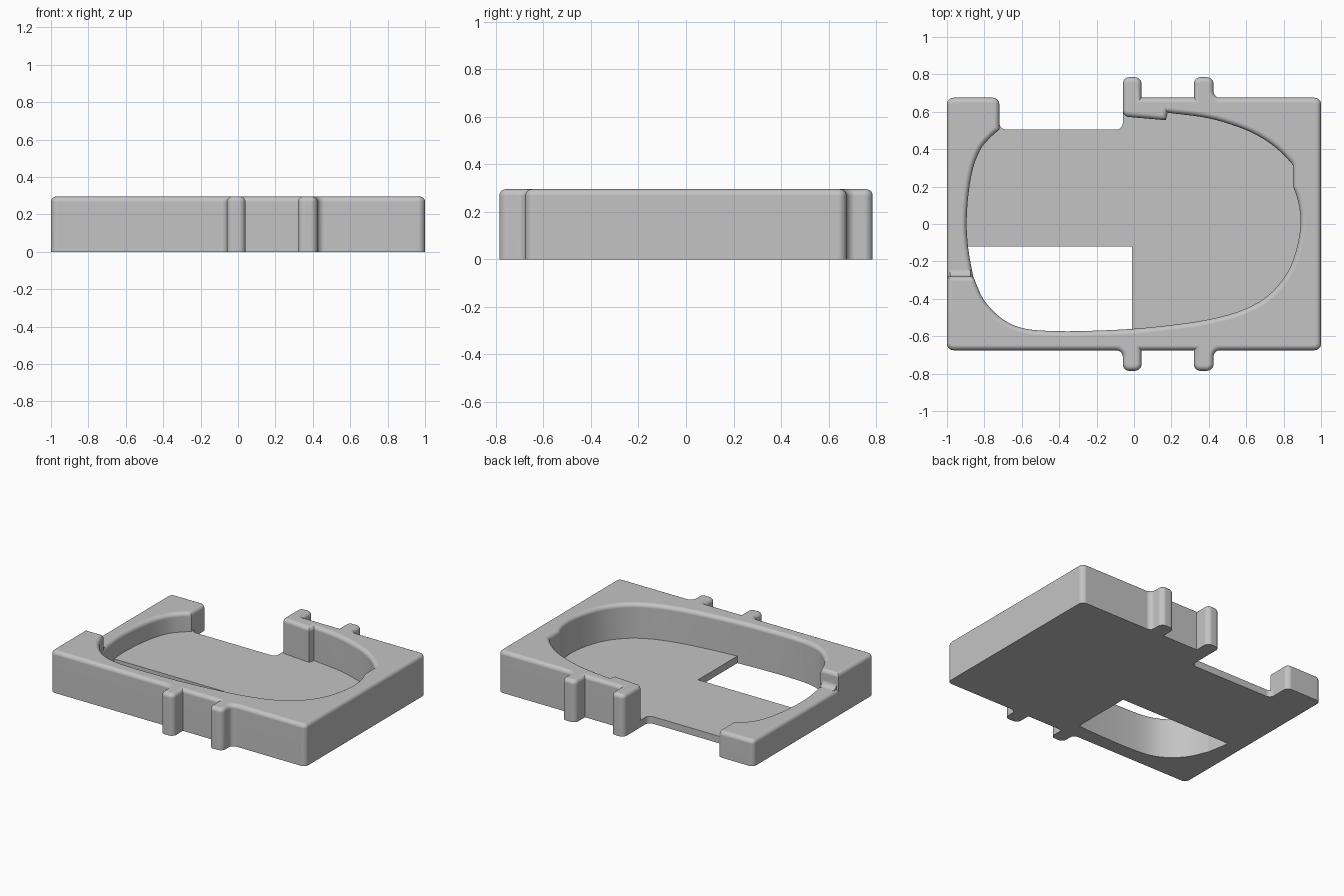
import bpy, bmesh, math
from mathutils import Vector, Matrix

if "Cube" in bpy.data.objects:
    bpy.data.objects.remove(bpy.data.objects["Cube"], do_unlink=True)

HEIGHT, LOW, FLOOR = 0.295, 0.185, 0.05
R, BEVEL = 0.035, 0.028
STEP_Y = -0.28

grey = bpy.data.materials.new("light grey")
grey.use_nodes = True
grey.diffuse_color = (0.55, 0.55, 0.55, 1)
grey.node_tree.nodes["Principled BSDF"].inputs["Base Color"].default_value = grey.diffuse_color


def rounded(corners, steps=6):
    """Open path through (x, y, radius) corners, with arcs at the corners."""
    out = []
    n = len(corners)
    for i, (x, y, r) in enumerate(corners):
        p = Vector((x, y))
        if r == 0 or i in (0, n - 1):
            out.append(p)
            continue
        u = (Vector(corners[i - 1][:2]) - p).normalized()
        v = (Vector(corners[i + 1][:2]) - p).normalized()
        half = u.angle(v) / 2
        start, end = p + u * (r / math.tan(half)), p + v * (r / math.tan(half))
        centre = p + (u + v).normalized() * (r / math.sin(half))
        for k in range(steps + 1):
            d = (start - centre).lerp(end - centre, k / steps)
            out.append(centre + d.normalized() * r)
    return out


def smooth(points, steps=5):
    """Smooth open path through points."""
    p = [Vector(q) for q in points]
    p = [2 * p[0] - p[1]] + p + [2 * p[-1] - p[-2]]
    out = []
    for a, b, c, d in zip(p, p[1:], p[2:], p[3:]):
        for k in range(steps):
            t = k / steps
            out.append(0.5 * (2 * b + (c - a) * t + (2 * a - 5 * b + 4 * c - d) * t * t
                              + (3 * b - a - 3 * c + d) * t ** 3))
    return out + [p[-2]]


def inset(path, dist):
    """Move a counter-clockwise loop inwards with mitred corners."""
    out = []
    for i, p in enumerate(path):
        u = (p - path[i - 1]).normalized()
        v = (path[(i + 1) % len(path)] - p).normalized()
        a, b = Vector((-u.y, u.x)), Vector((-v.y, v.x))
        out.append(p + (a + b) * (dist / max(1 + a.dot(b), 0.4)))
    return out


def solid(name, path, height, bevel=0.0, matrix=None, steps=5):
    """Extrude a closed outline upwards, with a rounded top rim."""
    loop = []
    for p in path:
        if not loop or (p - loop[-1]).length > 1e-4:
            loop.append(p)
    if (loop[0] - loop[-1]).length < 1e-4:
        loop.pop()
    levels = [(0, 0)]
    if bevel:
        for k in range(steps + 1):
            a = math.pi / 2 * k / steps
            levels.append((bevel * (1 - math.cos(a)), height - bevel + bevel * math.sin(a)))
    else:
        levels.append((0, height))
    bm = bmesh.new()
    rings = [[bm.verts.new((q.x, q.y, z)) for q in inset(loop, d)] for d, z in levels]
    n = len(loop)
    for low, up in zip(rings, rings[1:]):
        for i in range(n):
            j = (i + 1) % n
            bm.faces.new((low[i], low[j], up[j], up[i]))
    bm.faces.new(rings[0][::-1])
    bm.faces.new(rings[-1])
    if matrix:
        bm.transform(matrix)
    mesh = bpy.data.meshes.new(name)
    bm.to_mesh(mesh)
    bm.free()
    mesh.materials.append(grey)
    obj = bpy.data.objects.new(name, mesh)
    bpy.context.collection.objects.link(obj)
    bpy.ops.object.select_all(action='DESELECT')
    obj.select_set(True)
    bpy.context.view_layer.objects.active = obj
    bpy.ops.object.shade_smooth_by_angle(angle=math.radians(32))
    mod = obj.modifiers.new("even_normals", 'WEIGHTED_NORMAL')
    mod.keep_sharp = True
    return obj


# Tall wall: front, right side and back right, with four side tabs
X, Y, TAB = 1.0, 0.675, 0.785
outer = rounded([
    (-X, STEP_Y, 0), (-X, -Y, R),
    (-0.06, -Y, R), (-0.06, -TAB, R), (0.04, -TAB, R), (0.04, -Y, 0),
    (0.32, -Y, 0), (0.32, -TAB, R), (0.425, -TAB, R), (0.425, -Y, R),
    (X, -Y, R), (X, Y, R),
    (0.425, Y, R), (0.425, TAB, R), (0.32, TAB, R), (0.32, Y, 0),
    (0.04, Y, 0), (0.04, TAB, R), (-0.06, TAB, R),
    (-0.06, 0.575, R), (0.17, 0.555, 0), (0.18, 0.595, 0)])
cavity_back = smooth([(0.18, 0.595), (0.4, 0.565), (0.58, 0.51), (0.7, 0.45),
                      (0.79, 0.38), (0.85, 0.315)])
cavity_front = smooth([(0.85, 0.205), (0.88, 0.11), (0.89, 0), (0.87, -0.13), (0.82, -0.26),
                       (0.72, -0.38), (0.58, -0.46), (0.4, -0.51), (0.2, -0.54), (0, -0.56),
                       (-0.2, -0.57), (-0.4, -0.573), (-0.58, -0.56), (-0.7, -0.51),
                       (-0.8, -0.41), (-0.86, STEP_Y)])
solid("tall_wall", outer + cavity_back + cavity_front, HEIGHT, BEVEL)

# Low wall at the back of the left edge, tucked into the tall wall
low_cavity = smooth([(-0.86, STEP_Y), (-0.885, -0.14), (-0.895, 0), (-0.885, 0.16),
                     (-0.86, 0.3), (-0.82, 0.4), (-0.77, 0.46), (-0.72, 0.505)])
low_outer = rounded([(-0.72, 0.505, 0), (-0.72, Y, R), (-X, Y, R), (-X, -0.34, 0)])
solid("low_wall", low_cavity + low_outer + [Vector((-0.86, -0.34))], LOW, BEVEL)

# Hollow fillet where the low wall meets the tall wall
r = 0.035
cove = [Vector((STEP_Y - 0.01, LOW - 0.01)), Vector((STEP_Y + r, LOW - 0.01))]
for k in range(7):
    a = math.pi / 2 * k / 6
    cove.append(Vector((STEP_Y + r - r * math.sin(a), LOW + r - r * math.cos(a))))
cove.append(Vector((STEP_Y - 0.01, LOW + r)))
along_x = Matrix(((0, 0, 1, -0.985), (1, 0, 0, 0), (0, 1, 0, 0), (0, 0, 0, 1)))
solid("step_fillet", cove, 0.11, matrix=along_x)

# Thin floor with the open front left quarter and the back notch
floor = rounded([
    (-0.01, -0.62, 0), (0.95, -0.62, 0), (0.95, 0.62, 0), (-0.06, 0.62, 0),
    (-0.06, 0.505, R), (-0.72, 0.505, R), (-0.72, 0.62, 0), (-0.95, 0.62, 0),
    (-0.95, -0.12, 0), (-0.01, -0.12, 0)])
solid("floor", floor, FLOOR)
